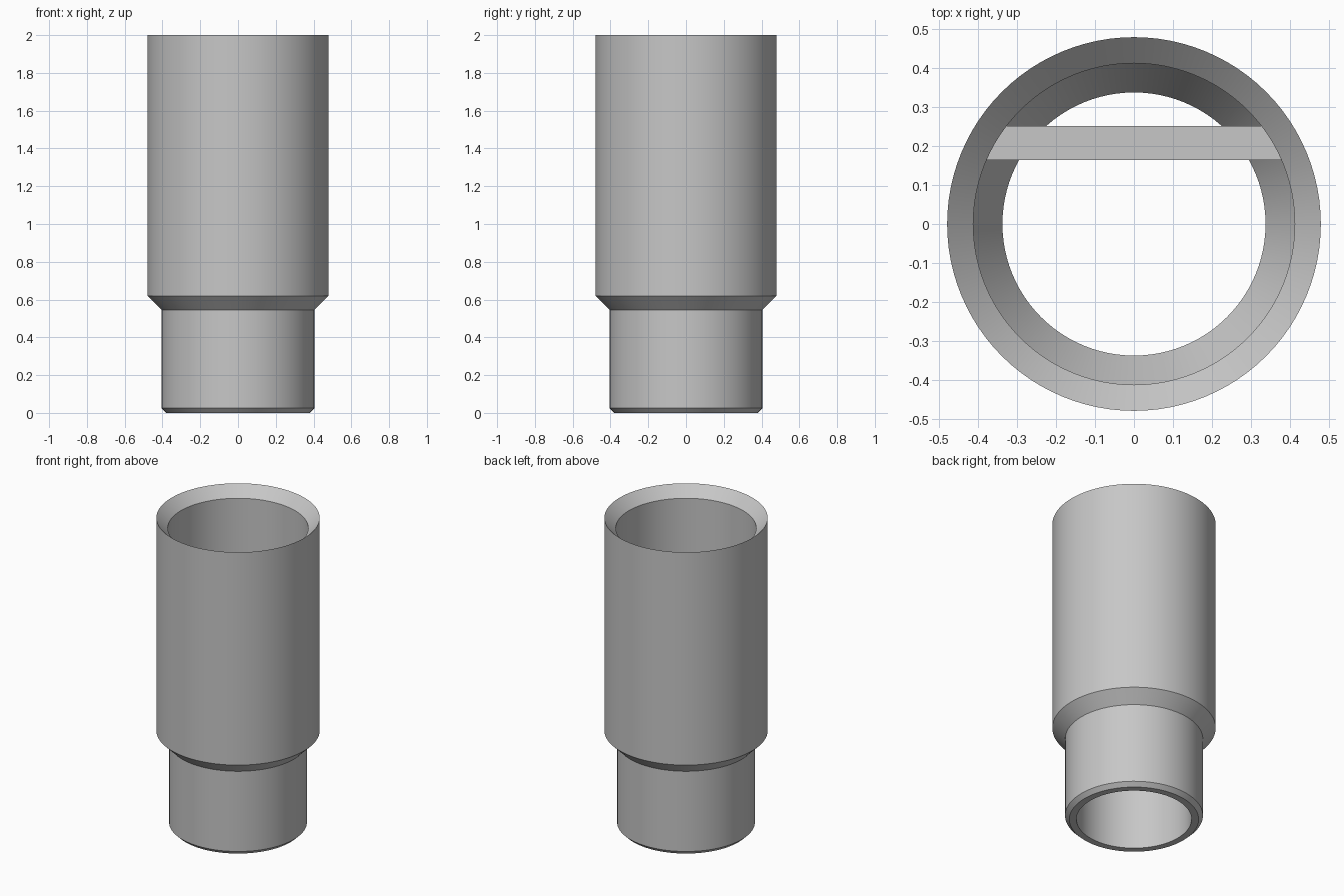
import bpy
import bmesh
import math

SEGMENTS = 96

cube = bpy.data.objects.get("Cube")
if cube:
    bpy.data.objects.remove(cube, do_unlink=True)

# Single grey material
grey = bpy.data.materials.new("plain grey")
grey.use_nodes = True
colour = (0.57, 0.57, 0.57, 1)
grey.diffuse_color = colour
grey.node_tree.nodes["Principled BSDF"].inputs["Base Color"].default_value = colour


def make_object(name, bm):
    bmesh.ops.recalc_face_normals(bm, faces=bm.faces)
    mesh = bpy.data.meshes.new(name)
    bm.to_mesh(mesh)
    bm.free()
    mesh.materials.append(grey)
    obj = bpy.data.objects.new(name, mesh)
    bpy.context.collection.objects.link(obj)
    return obj


def lathe(name, profile):
    """Revolve a closed (radius, height) outline around the z axis."""
    bm = bmesh.new()
    verts = [bm.verts.new((r, 0, z)) for r, z in profile]
    edges = [bm.edges.new((v, verts[i - 1])) for i, v in enumerate(verts)]
    bmesh.ops.spin(bm, geom=verts + edges, cent=(0, 0, 0), axis=(0, 0, 1),
                   angle=math.tau, steps=SEGMENTS, use_merge=False)
    bmesh.ops.remove_doubles(bm, verts=bm.verts, dist=0.0001)
    return make_object(name, bm)


# Stepped sleeve: chamfered spigot, shoulder, wide socket, tapered bore
sleeve = lathe("stepped_sleeve", [
    (0.338, 0), (0.38, 0), (0.405, 0.025), (0.405, 0.545),
    (0.48, 0.62), (0.48, 2), (0.413, 1.934), (0.413, 0.68), (0.338, 0.545),
])
bpy.ops.object.select_all(action='DESELECT')
sleeve.select_set(True)
bpy.context.view_layer.objects.active = sleeve
bpy.ops.object.shade_smooth_by_angle(angle=math.radians(25))

# Cross bar inside the bore, its ends sunk into the wall
bm = bmesh.new()
reach = 0.43
outline = []
for y, side in ((0.165, -1), (0.165, 1), (0.252, 1), (0.252, -1)):
    x = side * math.sqrt(reach ** 2 - y ** 2)
    outline.append(bm.verts.new((x, y, 0.68)))
base = bm.faces.new(outline)
top = bmesh.ops.extrude_face_region(bm, geom=[base])
raised = [g for g in top["geom"] if isinstance(g, bmesh.types.BMVert)]
bmesh.ops.translate(bm, verts=raised, vec=(0, 0, 0.17))
make_object("cross_bar", bm)
